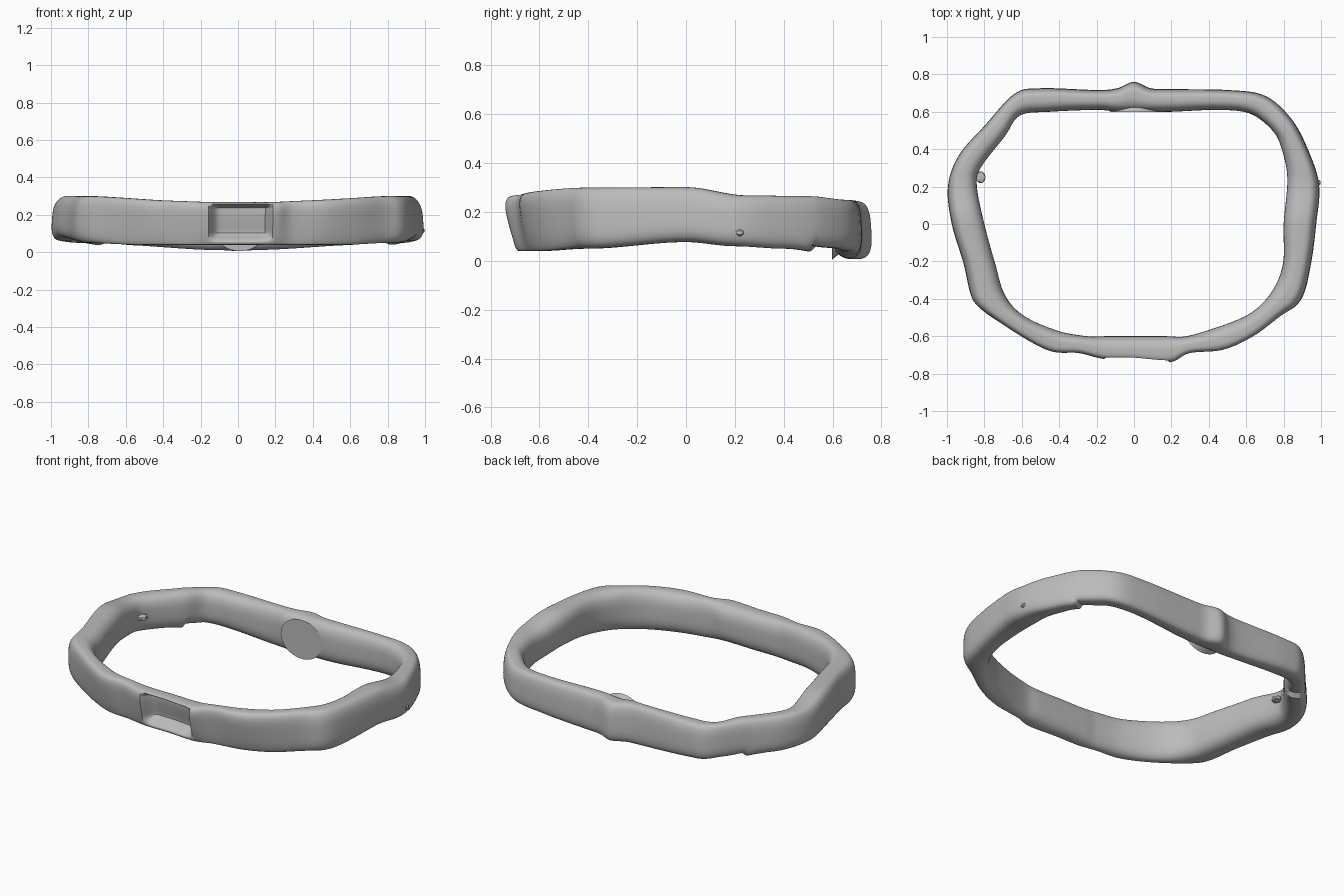
import bpy, bmesh, math
from mathutils import Vector, Matrix

cube = bpy.data.objects.get("Cube")
if cube:
    bpy.data.objects.remove(cube, do_unlink=True)

grey = bpy.data.materials.new("plain grey")
grey.use_nodes = True
colour = (0.5, 0.5, 0.5, 1)
grey.diffuse_color = colour
grey.node_tree.nodes["Principled BSDF"].inputs["Base Color"].default_value = colour

# Matching outer and inner outlines of the band, counter-clockwise from the front centre
OUTER = [(0, -.74), (.19, -.755), (.3, -.7), (.48, -.685), (.64, -.61), (.78, -.5),
         (.9, -.4), (.95, -.22), (.98, 0), (.995, .21), (.93, .41), (.84, .57),
         (.7, .69), (.5, .72), (.2, .725), (.09, .73), (0, .765), (-.09, .73),
         (-.2, .72), (-.5, .73), (-.64, .7), (-.8, .53), (-.94, .37), (-1, .2),
         (-.98, 0), (-.92, -.2), (-.86, -.41), (-.71, -.54), (-.47, -.685),
         (-.3, -.7), (-.16, -.735)]
INNER = [(0, -.6), (.17, -.6), (.28, -.6), (.45, -.55), (.6, -.49), (.7, -.41),
         (.77, -.3), (.8, -.18), (.8, 0), (.82, .24), (.79, .4), (.74, .5),
         (.62, .59), (.45, .61), (.2, .6), (.09, .6), (0, .6), (-.09, .6),
         (-.2, .61), (-.45, .6), (-.61, .58), (-.69, .47), (-.82, .3), (-.84, .2),
         (-.8, 0), (-.74, -.22), (-.69, -.38), (-.59, -.49), (-.41, -.57),
         (-.25, -.6), (-.15, -.6)]
# Heights of the rims along the depth
TOP = [(-.75, .275), (-.4, .3), (0, .302), (.25, .268), (.5, .265), (.65, .25), (.76, .225)]
BOTTOM = [(-.75, .04), (-.6, .04), (-.4, .05), (0, .077), (.2, .06), (.4, .05), (.6, .028), (.7, .005)]
STEPS, RING = 8, 64


def smooth(a, b, v):
    t = min(1, max(0, (v - a) / (b - a)))
    return t * t * (3 - 2 * t)


def height(table, y):
    if y <= table[0][0]:
        return table[0][1]
    for (y0, z0), (y1, z1) in zip(table, table[1:]):
        if y <= y1:
            return z0 + (z1 - z0) * smooth(y0, y1, y)
    return table[-1][1]


def closed_curve(points):
    pts = [Vector(p) for p in points]
    n = len(pts)
    out = []
    for i in range(n):
        a, b, c, d = (pts[(i + k) % n] for k in (-1, 0, 1, 2))
        for s in range(STEPS):
            t = s / STEPS
            out.append(b + (c - a) * (t / 2) + (2 * a - 5 * b + 4 * c - d) * (t * t / 2)
                       + (3 * b - a - 3 * c + d) * (t ** 3 / 2))
    return out


def power(v, n):
    return math.copysign(abs(v) ** (2 / n), v)


def add_object(name, bm):
    bmesh.ops.recalc_face_normals(bm, faces=bm.faces)
    mesh = bpy.data.meshes.new(name)
    bm.to_mesh(mesh)
    bm.free()
    mesh.materials.append(grey)
    obj = bpy.data.objects.new(name, mesh)
    bpy.context.collection.objects.link(obj)
    bpy.ops.object.select_all(action='DESELECT')
    obj.select_set(True)
    bpy.context.view_layer.objects.active = obj
    bpy.ops.object.shade_smooth_by_angle(angle=math.radians(40))
    return obj


# Band: rounded section swept between the outlines, flatter on the outside
bm = bmesh.new()
rings = []
for outer, inner in zip(closed_curve(OUTER), closed_curve(INNER)):
    mid = (outer + inner) / 2
    front = smooth(-.3, -.65, mid.y)
    low = height(BOTTOM, mid.y)
    high = height(TOP, mid.y) - .01 * front * smooth(.6, .1, abs(mid.x))
    if mid.y > .5:
        low += .025 * smooth(.1, .6, abs(mid.x))
    lean = .35 * front - .08 * (1 - front)
    ring = []
    for k in range(RING):
        angle = math.tau * k / RING
        c, s = math.cos(angle), math.sin(angle)
        across = power(c, 3.6 if c > 0 else 2.3)
        rise = power(s, 3)
        if c > 0:
            across *= 1 - lean * (1 - rise) if lean > 0 else 1 + lean * (1 + rise)
        p = mid + (outer - inner) * (across / 2)
        z = (low + high) / 2 + (high - low) / 2 * rise
        # Sunken window in the front
        if c > 0 and mid.y < -.5:
            mask = smooth(-.16, -.11, p.x) * smooth(.19, .14, p.x)
            p.y += .075 * mask * smooth(.05, .11, z) * smooth(.26, .235, z)
        ring.append(bm.verts.new((p.x, p.y, z)))
    rings.append(ring)
for i, ring in enumerate(rings):
    after = rings[(i + 1) % len(rings)]
    for k in range(RING):
        j = (k + 1) % RING
        bm.faces.new((ring[k], ring[j], after[j], after[k]))
add_object("band", bm)

# Flat-faced cone set into the inside of the back
bm = bmesh.new()
bmesh.ops.create_cone(bm, cap_ends=True, segments=32, radius1=.14, radius2=.02, depth=.13,
                      matrix=Matrix.Translation((.01, .663, .125)) @ Matrix.Diagonal((1, 1, .85, 1))
                      @ Matrix.Rotation(-math.pi / 2, 4, 'X'))
add_object("back_inner_pad", bm)

# Small nubs on the side walls
for name, place, size in (("inner_nub", (-.82, .25, .17), (.03, .035, .02)),
                          ("left_nub", (.985, .22, .115), (.015, .018, .016))):
    bm = bmesh.new()
    bmesh.ops.create_icosphere(bm, subdivisions=1, radius=1,
                               matrix=Matrix.Translation(place) @ Matrix.Diagonal((*size, 1)))
    add_object(name, bm)
